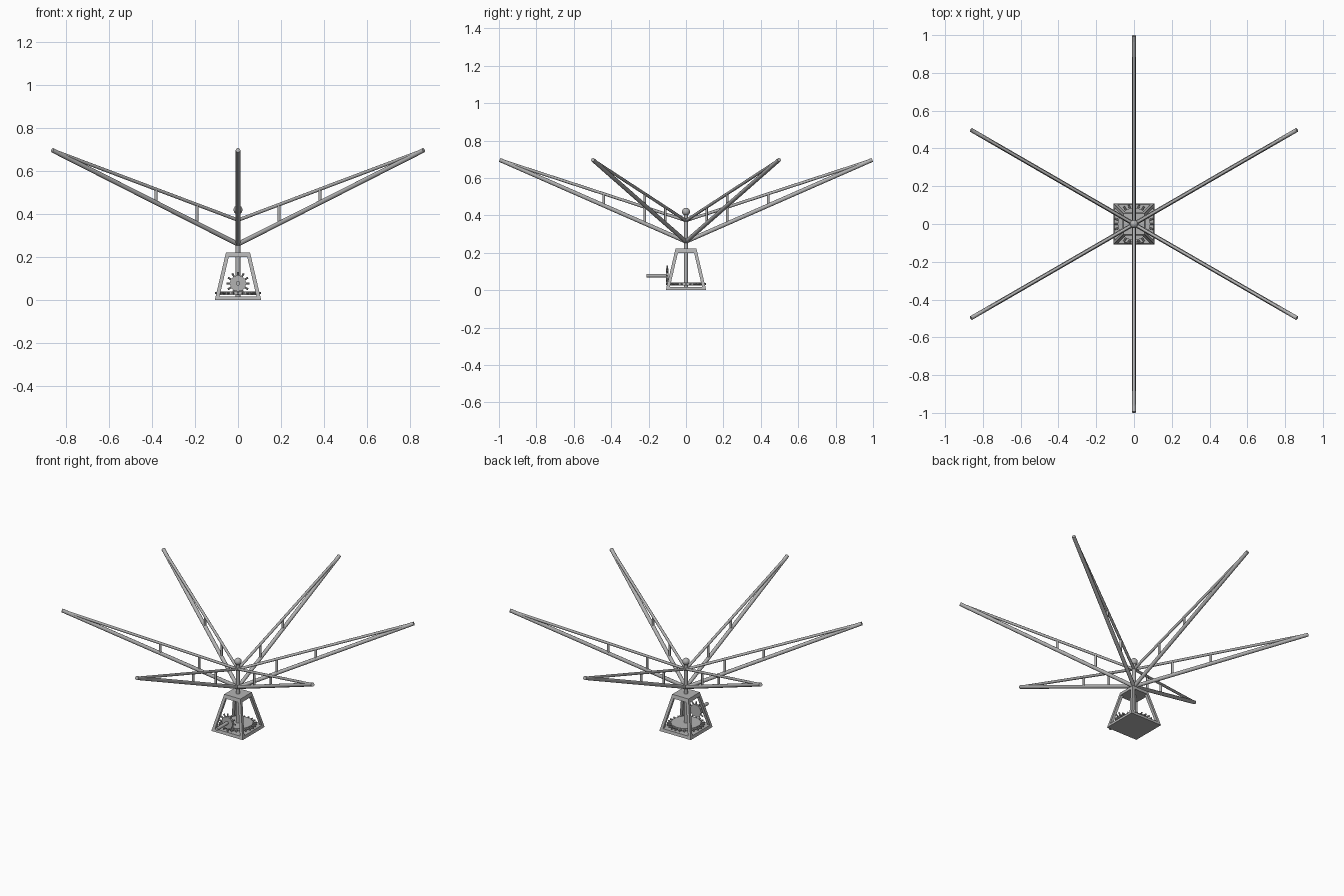
import bpy, bmesh
from math import sin, cos, pi, radians
from mathutils import Vector, Matrix

cube = bpy.data.objects.get("Cube")
if cube:
    bpy.data.objects.remove(cube, do_unlink=True)

grey = bpy.data.materials.new("metal_grey")
grey.use_nodes = True
colour = (0.45, 0.45, 0.45, 1)
grey.diffuse_color = colour
grey.node_tree.nodes["Principled BSDF"].inputs["Base Color"].default_value = colour


def finish(name, bm, smooth=True):
    bmesh.ops.recalc_face_normals(bm, faces=bm.faces)
    mesh = bpy.data.meshes.new(name)
    bm.to_mesh(mesh)
    bm.free()
    mesh.materials.append(grey)
    obj = bpy.data.objects.new(name, mesh)
    bpy.context.collection.objects.link(obj)
    if smooth:
        bpy.ops.object.select_all(action='DESELECT')
        obj.select_set(True)
        bpy.context.view_layer.objects.active = obj
        bpy.ops.object.shade_smooth_by_angle(angle=radians(40))
    return obj


def add_rod(bm, a, b, r, sides=12):
    a, b = Vector(a), Vector(b)
    d = b - a
    m = Matrix.Translation((a + b) / 2) @ d.to_track_quat('Z', 'Y').to_matrix().to_4x4()
    bmesh.ops.create_cone(bm, cap_ends=True, segments=sides, radius1=r, radius2=r,
                          depth=d.length, matrix=m)


def add_block(bm, c0, h0, z0, c1, h1, z1):
    """Square block from half width h0 at z0 to h1 at z1, with offset centres."""
    rings = [[bm.verts.new((c[0] + sx * h, c[1] + sy * h, z))
              for sx, sy in ((-1, -1), (1, -1), (1, 1), (-1, 1))]
             for c, h, z in ((c0, h0, z0), (c1, h1, z1))]
    bm.faces.new(rings[0])
    bm.faces.new(rings[1])
    for i in range(4):
        j = (i + 1) % 4
        bm.faces.new((rings[0][i], rings[0][j], rings[1][j], rings[1][i]))


# Tapered open stand: floor, cap and four leaning legs
H, FLOOR, CAP = 0.222, 0.018, 0.2


def half(z):
    return 0.108 + (0.056 - 0.108) * z / H


centre = (0, 0)
bm = bmesh.new()
add_block(bm, centre, half(0), 0, centre, half(FLOOR), FLOOR)
finish("stand_floor", bm, False)
bm = bmesh.new()
add_block(bm, centre, half(CAP), CAP, centre, half(H), H)
finish("stand_cap", bm, False)
bm = bmesh.new()
leg = 0.009
for sx in (-1, 1):
    for sy in (-1, 1):
        low, high = half(FLOOR) - leg, half(CAP) - leg
        add_block(bm, (sx * low, sy * low), leg, FLOOR, (sx * high, sy * high), leg, CAP)
finish("stand_legs", bm, False)


# Peg-toothed gears
def gear(name, origin, axis, r, thick, tip, pegs, peg_r):
    origin, axis = Vector(origin), Vector(axis)
    u = Vector((1, 0, 0))
    v = axis.cross(u)
    bm = bmesh.new()
    add_rod(bm, origin - axis * thick / 2, origin + axis * thick / 2, r, 32)
    for i in range(pegs):
        t = 2 * pi * i / pegs
        d = u * cos(t) + v * sin(t)
        add_rod(bm, origin + d * r * 0.9, origin + d * tip, peg_r, 8)
    finish(name, bm)


gear("floor_gear", (0, 0, 0.033), (0, 0, 1), 0.085, 0.016, 0.107, 24, 0.005)
gear("drive_gear", (0, -0.1, 0.078), (0, 1, 0), 0.037, 0.014, 0.054, 12, 0.0045)

# Drive shaft
bm = bmesh.new()
add_rod(bm, (0, -0.21, 0.078), (0, -0.095, 0.078), 0.01, 16)
finish("drive_shaft", bm)

# Central pole with ball finial
bm = bmesh.new()
add_rod(bm, (0, 0, FLOOR), (0, 0, 0.41), 0.011, 16)
finish("centre_pole", bm)
bm = bmesh.new()
bmesh.ops.create_uvsphere(bm, u_segments=20, v_segments=12, radius=0.021,
                          matrix=Matrix.Translation((0, 0, 0.42)))
finish("pole_ball", bm)

# Six trussed arms: lower beam, upper beam and two upright struts
LOW, HIGH, TIP = 0.26, 0.372, 0.697
for k in range(6):
    bm = bmesh.new()
    t = radians(30 + 60 * k)

    def at(r, z):
        return (r * cos(t), r * sin(t), z)

    add_rod(bm, at(0, LOW), at(0.996, TIP), 0.011)
    add_rod(bm, at(0, HIGH), at(0.996, TIP), 0.008)
    for r in (0.22, 0.44):
        add_rod(bm, at(r, LOW + (TIP - LOW) * r), at(r, HIGH + (TIP - HIGH) * r), 0.007)
    finish("arm_%d" % (k + 1), bm)
